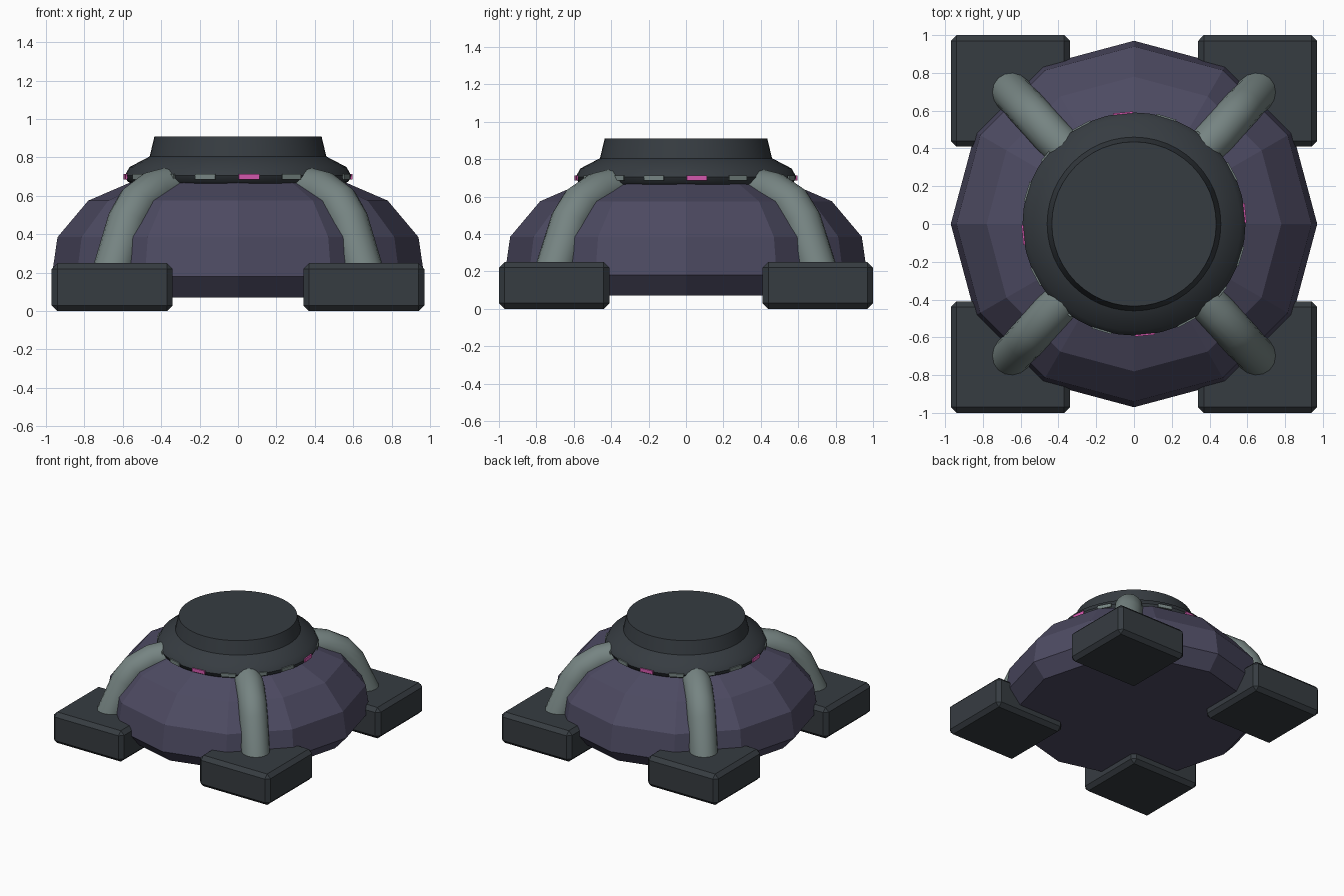
import bpy, bmesh, math
from mathutils import Matrix, Vector

cube = bpy.data.objects.get("Cube")
if cube:
    bpy.data.objects.remove(cube, do_unlink=True)


def material(name, rgb):
    m = bpy.data.materials.new(name)
    m.use_nodes = True
    m.diffuse_color = (*rgb, 1)
    m.node_tree.nodes["Principled BSDF"].inputs["Base Color"].default_value = (*rgb, 1)
    return m


charcoal = material("charcoal", (0.037, 0.045, 0.053))
purple = material("dusky purple", (0.074, 0.069, 0.122))
grey = material("grey green", (0.18, 0.23, 0.223))
pink = material("pink glow", (0.67, 0.10, 0.43))


def add(name, bm, mat, smooth=None):
    bmesh.ops.recalc_face_normals(bm, faces=bm.faces)
    mesh = bpy.data.meshes.new(name)
    bm.to_mesh(mesh)
    bm.free()
    mesh.materials.append(mat)
    ob = bpy.data.objects.new(name, mesh)
    bpy.context.collection.objects.link(ob)
    if smooth:
        bpy.ops.object.select_all(action='DESELECT')
        ob.select_set(True)
        bpy.context.view_layer.objects.active = ob
        bpy.ops.object.shade_smooth_by_angle(angle=math.radians(smooth))
    return ob


def lathe(name, profile, sides, mat, smooth=None):
    """Closed body of revolution from (radius, height) pairs."""
    bm = bmesh.new()
    rings = []
    for r, z in profile:
        turn = [2 * math.pi * i / sides for i in range(sides)]
        rings.append([bm.verts.new((r * math.cos(a), r * math.sin(a), z)) for a in turn])
    for low, high in zip(rings, rings[1:]):
        for i in range(sides):
            j = (i + 1) % sides
            bm.faces.new((low[i], low[j], high[j], high[i]))
    bm.faces.new(rings[0])
    bm.faces.new(rings[-1])
    return add(name, bm, mat, smooth)


def tube(name, path, radius, sides, mat):
    """Capped tube with mitred rings, for a path lying in one vertical plane."""
    pts = [Vector(p) for p in path]
    bm = bmesh.new()
    rings = []
    across = Vector((-pts[-1].y + pts[0].y, pts[-1].x - pts[0].x, 0)).normalized()
    for k, p in enumerate(pts):
        before = (p - pts[max(k - 1, 0)]).normalized()
        after = (pts[min(k + 1, len(pts) - 1)] - p).normalized()
        up = across.cross((before + after).normalized())
        ring = []
        for i in range(sides):
            a = 2 * math.pi * i / sides
            ring.append(bm.verts.new(p + radius * (math.cos(a) * across + math.sin(a) * up)))
        rings.append(ring)
    for one, two in zip(rings, rings[1:]):
        for i in range(sides):
            j = (i + 1) % sides
            bm.faces.new((one[i], one[j], two[j], two[i]))
    bm.faces.new(rings[0])
    bm.faces.new(rings[-1])
    return add(name, bm, mat, 50)


def box(name, size, place, mat):
    bm = bmesh.new()
    bmesh.ops.create_cube(bm, size=1, matrix=place @ Matrix.Diagonal((*size, 1)))
    return add(name, bm, mat)


# Faceted dome and round collar
lathe("dome", [(0.87, 0.07), (0.97, 0.18), (0.94, 0.385), (0.78, 0.575), (0.56, 0.67)],
      12, purple)
lathe("collar", [(0.54, 0.655), (0.575, 0.675), (0.59, 0.705), (0.565, 0.75),
                 (0.46, 0.805), (0.435, 0.91)], 48, charcoal, 35)

# Four feet, each with a bent strut up to the collar
for sy, end in ((-1, "front"), (1, "back")):
    for sx, side in ((1, "left"), (-1, "right")):
        foot = box(f"{end}_{side}_foot", (0.63, 0.59, 0.25),
                   Matrix.Translation((sx * 0.655, sy * 0.705, 0.125)), charcoal)
        bevel = foot.modifiers.new("chamfer", 'BEVEL')
        bevel.width = 0.03
        bevel.segments = 1
        path = [(0.36, 0.39, 0.645), (0.44, 0.47, 0.625), (0.525, 0.565, 0.56),
                (0.575, 0.62, 0.47), (0.655, 0.705, 0.2)]
        tube(f"{end}_{side}_strut", [(sx * x, sy * y, z) for x, y, z in path],
             0.105, 16, grey)

# Ring of lights, every fourth one glowing
for i in range(16):
    turn = Matrix.Rotation(2 * math.pi * (i + 0.25) / 16, 4, 'Z')
    place = turn @ Matrix.Translation((0, -0.589, 0.7))
    box(f"rim_light_{i + 1}", (0.108, 0.009, 0.028), place, grey if i % 4 else pink)
